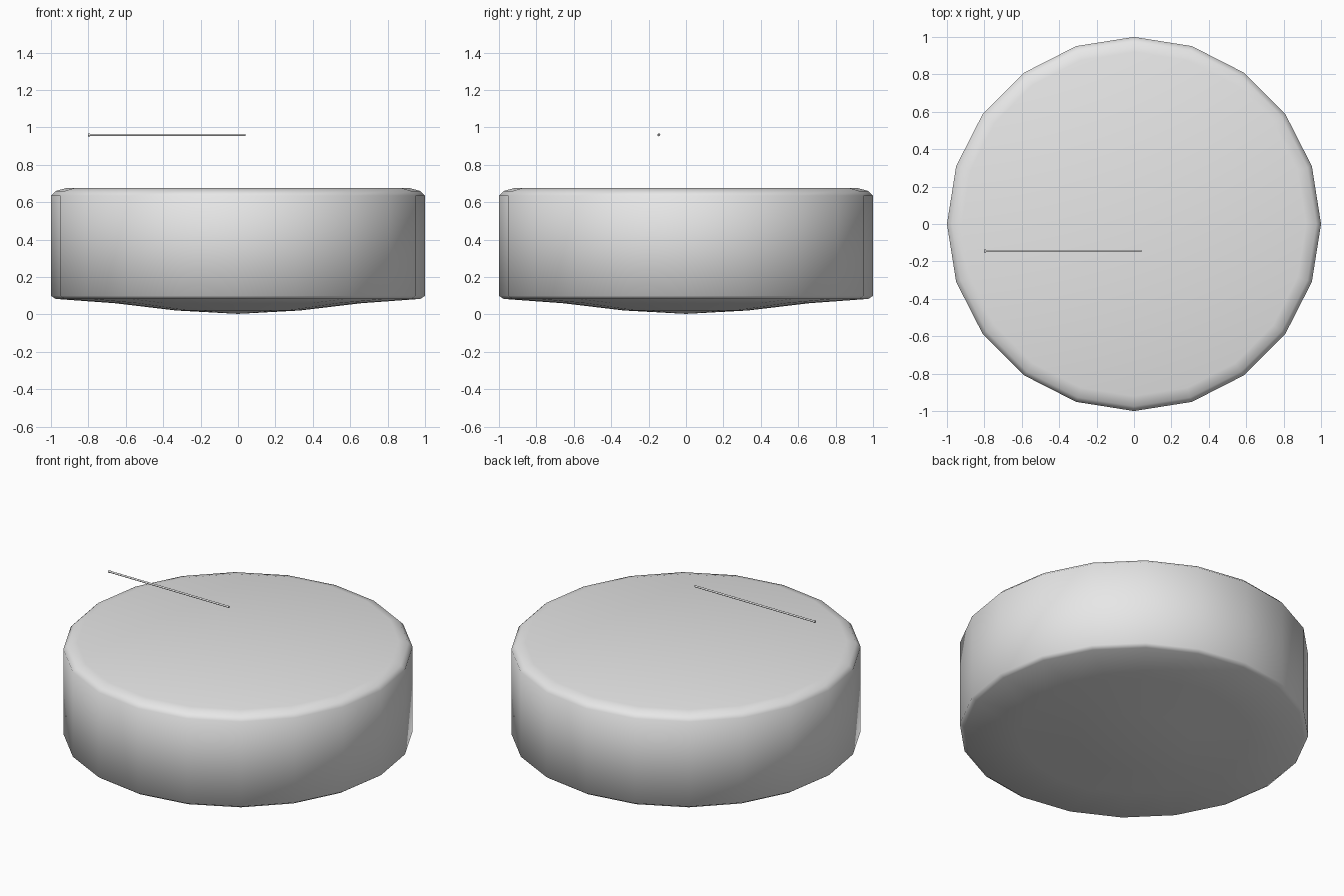
import bpy, bmesh, math
from mathutils import Matrix

if "Cube" in bpy.data.objects:
    bpy.data.objects.remove(bpy.data.objects["Cube"])

SIDES = 20

grey = bpy.data.materials.new("light grey")
grey.diffuse_color = (0.8, 0.8, 0.8, 1)
grey.use_nodes = True
grey.node_tree.nodes["Principled BSDF"].inputs["Base Color"].default_value = grey.diffuse_color


def finish(name, bm, angle):
    """Turn a bmesh into a smooth-shaded grey object."""
    bmesh.ops.recalc_face_normals(bm, faces=bm.faces[:])
    mesh = bpy.data.meshes.new(name)
    bm.to_mesh(mesh)
    bm.free()
    mesh.materials.append(grey)
    ob = bpy.data.objects.new(name, mesh)
    bpy.context.collection.objects.link(ob)
    bpy.ops.object.select_all(action='DESELECT')
    ob.select_set(True)
    bpy.context.view_layer.objects.active = ob
    bpy.ops.object.shade_smooth_by_angle(angle=math.radians(angle))
    return ob


# Drum body: rounded top rim, straight wall, shallow domed underside
profile = [(0, 0.003), (0.33, 0.021), (0.66, 0.06), (0.975, 0.083), (1.0, 0.10),
           (1.0, 0.635), (0.975, 0.66), (0.92, 0.675), (0, 0.675)]
bm = bmesh.new()
verts = [bm.verts.new((r, 0, z)) for r, z in profile]
edges = [bm.edges.new(pair) for pair in zip(verts, verts[1:])]
bmesh.ops.spin(bm, geom=verts + edges, cent=(0, 0, 0), axis=(0, 0, 1),
               angle=math.tau, steps=SIDES, use_merge=True)
bmesh.ops.remove_doubles(bm, verts=bm.verts[:], dist=0.0005)
finish("drum_body", bm, 60)

# Thin stick hovering above the drum, with a slightly thicker butt end
bm = bmesh.new()
for x0, x1, radius in ((-0.80, 0.04, 0.006), (-0.803, -0.79, 0.008)):
    bmesh.ops.create_cone(
        bm, cap_ends=True, segments=8, radius1=radius, radius2=radius, depth=x1 - x0,
        matrix=Matrix.Translation(((x0 + x1) / 2, -0.145, 0.96))
        @ Matrix.Rotation(math.pi / 2, 4, 'Y'))
finish("drum_stick", bm, 50)
